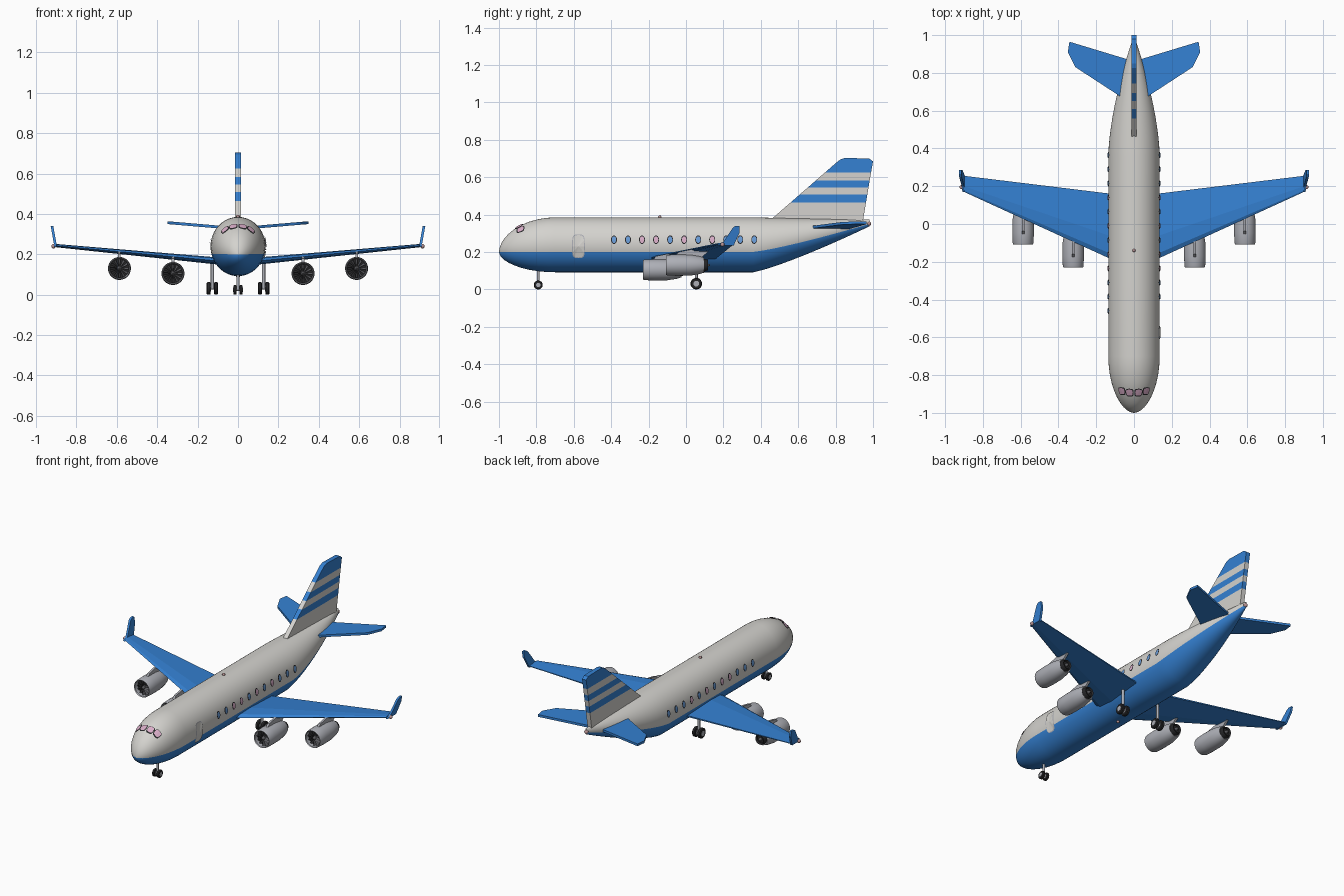
import bpy, bmesh, math
from mathutils import Vector

if "Cube" in bpy.data.objects:
    bpy.data.objects.remove(bpy.data.objects["Cube"])


def material(name, r, g, b):
    m = bpy.data.materials.new(name)
    m.diffuse_color = (r, g, b, 1)
    m.use_nodes = True
    m.node_tree.nodes["Principled BSDF"].inputs["Base Color"].default_value = m.diffuse_color
    return m


WHITE = material("warm white", 0.66, 0.65, 0.62)
BLUE = material("sky blue", 0.035, 0.22, 0.65)
SILVER = material("silver grey", 0.42, 0.43, 0.47)
BLACK = material("rubber black", 0.02, 0.02, 0.022)
FAN = material("fan grey", 0.10, 0.10, 0.11)
PINK = material("window pink", 0.70, 0.42, 0.58)
GLASS = material("window blue", 0.14, 0.33, 0.68)
LAMP = material("lamp rose", 0.50, 0.30, 0.30)


def finish(name, bm, mats, smooth=None):
    bmesh.ops.recalc_face_normals(bm, faces=bm.faces)
    me = bpy.data.meshes.new(name)
    bm.to_mesh(me)
    bm.free()
    for m in mats:
        me.materials.append(m)
    ob = bpy.data.objects.new(name, me)
    bpy.context.collection.objects.link(ob)
    if smooth:
        bpy.ops.object.select_all(action='DESELECT')
        ob.select_set(True)
        bpy.context.view_layer.objects.active = ob
        bpy.ops.object.shade_smooth_by_angle(angle=math.radians(smooth))
    return ob


def loft(name, rings, mats, smooth=None, caps=True, rule=None):
    """Skin a list of closed rings; rule(ring, segment) picks the material."""
    bm = bmesh.new()
    vs = [[bm.verts.new(p) for p in ring] for ring in rings]
    n = len(rings[0])
    for i in range(len(vs) - 1):
        for j in range(n):
            k = (j + 1) % n
            f = bm.faces.new((vs[i][j], vs[i][k], vs[i + 1][k], vs[i + 1][j]))
            f.material_index = rule(i, j) if rule else 0
    if caps:
        bm.faces.new(vs[0])
        bm.faces.new(vs[-1])
    return finish(name, bm, mats, smooth)


def slab(name, pts, thick, mat):
    """Flat plate: outline thickened along a vector, centred on the outline."""
    h = Vector(thick) / 2
    return loft(name, [[Vector(p) - h for p in pts], [Vector(p) + h for p in pts]], [mat])


def lathe(name, profile, centre, mats, axis='y', n=28, rule=None, smooth=35, caps=True):
    """Revolve (position, radius) pairs about an axis through centre."""
    rings = []
    for t, r in profile:
        ring = []
        for j in range(n):
            a = 2 * math.pi * j / n
            c, s = r * math.cos(a), r * math.sin(a)
            ring.append(Vector(centre) + Vector({'x': (t, c, s), 'y': (c, t, s), 'z': (c, s, t)}[axis]))
        rings.append(ring)
    return loft(name, rings, mats, smooth, caps, rule)


def ball(name, loc, r, mat):
    bm = bmesh.new()
    bmesh.ops.create_uvsphere(bm, u_segments=12, v_segments=8, radius=r)
    bmesh.ops.translate(bm, vec=loc, verts=bm.verts)
    finish(name, bm, [mat], 60)


# Fuselage cross-section: half width, centre height, half height at y
def section(y):
    f = 1.0
    if y < -0.7:
        f = max(1 - ((-0.7 - y) / 0.3) ** 2, 0.0004) ** 0.55
    top, bot, rx = 0.2 + 0.185 * f, 0.2 - 0.108 * f, 0.136 * f
    if y > 0.36:
        s = min((y - 0.36) / 0.62, 1)
        top -= 0.012 * s
        bot += 0.245 * s ** 1.2
        rx *= 1 - 0.95 * s ** 1.6
    return rx, (top + bot) / 2, (top - bot) / 2


def skin(y, deg, off=0.0):
    rx, zc, rz = section(y)
    a = math.radians(deg)
    return Vector(((rx + off) * math.cos(a), y, zc + (rz + off) * math.sin(a)))


stations = [-1, -0.995, -0.985, -0.97, -0.95, -0.92, -0.88, -0.84, -0.79, -0.74, -0.7, -0.3, 0.1, 0.36]
stations += [0.36 + 0.62 * i / 12 for i in range(1, 13)]
SEG = 48
# Belly colour: ring segments from 195 to 345 degrees
loft("fuselage", [[skin(y, j * 360 / SEG) for j in range(SEG)] for y in stations],
     [WHITE, BLUE], 50, True, lambda i, j: 1 if 26 <= j < 46 else 0)


# Plates that follow the fuselage skin (windows and door)
def plate(name, y, deg, hy, hdeg, off, mat, power=1.0, n=16):
    bm = bmesh.new()
    vs = []
    for j in range(n):
        a = 2 * math.pi * j / n
        c, s = math.cos(a), math.sin(a)
        u = math.copysign(abs(c) ** power, c)
        v = math.copysign(abs(s) ** power, s)
        vs.append(bm.verts.new(skin(y + hy * u, deg + hdeg * v, off)))
    mid = bm.verts.new(skin(y, deg, off))
    for j in range(n):
        bm.faces.new((vs[j], vs[(j + 1) % n], mid))
    ob = finish(name, bm, [mat])
    # keep the plate facing outward
    if ob.data.polygons[0].normal.dot(skin(y, deg) - Vector((0, y, section(y)[1]))) < 0:
        ob.data.flip_normals()


for side, first in ((1, 1), (-1, 0)):
    for i in range(first, 12):
        y = -0.46 + 0.075 * i
        deg = 10.7 if side > 0 else 169.3
        plate("window_frame", y, deg, 0.016, 9, 0.003, BLACK)
        plate("window_pane", y, deg, 0.012, 7, 0.005, PINK if i in (3, 4, 6, 8) else GLASS)
for deg, y in ((53, -0.885), (77, -0.893), (103, -0.893), (127, -0.885)):
    plate("cockpit_frame", y, deg, 0.021, 12, 0.003, BLACK, 0.6)
    plate("cockpit_pane", y, deg, 0.016, 9.5, 0.006, PINK, 0.6)
plate("door_frame", -0.575, -3, 0.034, 25, 0.003, SILVER, 0.5, 24)
plate("door_panel", -0.575, -3, 0.030, 23, 0.005, WHITE, 0.5, 24)

# Tail fin, cut into horizontal stripes
fin = [(0.45, 0.37), (0.80, 0.675), (0.825, 0.695), (0.85, 0.703), (0.98, 0.70),
       (1.0, 0.685), (0.985, 0.60), (0.945, 0.36)]
ob = slab("tail_fin", [(0, y, z) for y, z in fin], (0.028, 0, 0), WHITE)
ob.data.materials.append(BLUE)
bm = bmesh.new()
bm.from_mesh(ob.data)
for z in (0.465, 0.508, 0.545, 0.583, 0.625):
    bmesh.ops.bisect_plane(bm, geom=bm.verts[:] + bm.edges[:] + bm.faces[:],
                           plane_co=(0, 0, z), plane_no=(0, 0, 1))
for f in bm.faces:
    z = f.calc_center_median().z
    f.material_index = int(0.465 < z < 0.508 or 0.545 < z < 0.583 or z > 0.625)
bm.to_mesh(ob.data)
bm.free()


def foil(x, front, back, z, t):
    c = back - front
    shape = ((0, 0), (0.08, 0.35), (0.35, 0.5), (1, 0.12), (1, -0.12), (0.35, -0.5), (0.08, -0.35))
    return [(x, front + c * u, z + t * v) for u, v in shape]


def wheel(name, x, y, r, w):
    prof = [(-w, r * 0.5), (-w, r * 0.85), (-w * 0.6, r), (w * 0.6, r), (w, r * 0.85), (w, r * 0.5)]
    lathe(name, prof, (x, y, r), [BLACK], 'x', 20)
    lathe(name + "_hub", [(-w * 1.1, r * 0.5), (w * 1.1, r * 0.5)], (x, y, r), [SILVER], 'x', 14)


def engine(x, y, z):
    # Cowl with hollow intake
    lathe("engine_cowl", [(0.035, 0.047), (0.005, 0.048), (0, 0.052), (0.008, 0.055), (0.06, 0.057),
                          (0.13, 0.056), (0.18, 0.048), (0.205, 0.040), (0.2, 0.034)],
          (x, y, z), [SILVER], caps=False)
    lathe("engine_back", [(0.03, 0.048), (0.034, 0.048)], (x, y, z), [BLACK])
    lathe("engine_nozzle", [(0.17, 0.036), (0.205, 0.034), (0.225, 0.028), (0.215, 0.022)],
          (x, y, z), [BLACK])
    lathe("engine_cone", [(0.2, 0.016), (0.235, 0.004)], (x, y, z), [FAN])
    lathe("spinner", [(0.005, 0.002), (0.012, 0.008), (0.03, 0.013)], (x, y, z), [FAN])
    # Fan blades
    bm = bmesh.new()
    for i in range(12):
        a = 2 * math.pi * i / 12
        pts = ((0.010, a - 0.2, 0.018), (0.046, a - 0.13, 0.016), (0.046, a + 0.13, 0.028), (0.010, a + 0.2, 0.028))
        bm.faces.new([bm.verts.new((x + r * math.cos(b), y + d, z + r * math.sin(b))) for r, b, d in pts])
    finish("fan_blades", bm, [FAN])


for s in (-1, 1):
    # Wings, winglets and tip lamps
    loft("wing", [foil(s * 0.08, -0.205, 0.155, 0.165, 0.036), foil(s * 0.9, 0.17, 0.255, 0.243, 0.016)],
         [BLUE])
    tip = [(0.17, 0.235), (0.20, 0.255), (0.25, 0.33), (0.265, 0.34), (0.287, 0.34), (0.287, 0.305), (0.255, 0.235)]
    slab("winglet", [(s * (0.902 + 0.18 * (z - 0.235)), y, z) for y, z in tip], (0.013, 0, 0), BLUE)
    ball("wing_lamp", (s * 0.913, 0.195, 0.24), 0.011, LAMP)
    # Tailplane
    plan = [(0.0, 0.62), (0.08, 0.68), (0.31, 0.83), (0.35, 0.91), (0.342, 0.965), (0.045, 0.875), (0.0, 0.86)]
    slab("tailplane", [(s * x, y, 0.327 + 0.085 * x) for x, y in plan], (0, 0, 0.014), BLUE)
    # Engines on pylons
    for x, y, z, top in ((0.322, -0.23, 0.105, 0.19), (0.587, -0.108, 0.13, 0.213)):
        engine(s * x, y, z)
        pyl = [(0.05, z + 0.05), (0.07, top - 0.012), (0.13, top), (0.24, top), (0.19, z + 0.04)]
        slab("pylon", [(s * x, y + d, h) for d, h in pyl], (0.013, 0, 0), SILVER)
    # Main landing gear
    gx = s * 0.127
    lathe("main_strut", [(0.03, 0.008), (0.165, 0.008)], (gx, 0.055, 0), [SILVER], 'z', 12)
    lathe("main_axle", [(-0.022, 0.006), (0.022, 0.006)], (gx, 0.055, 0.031), [SILVER], 'x', 10)
    for d in (-0.018, 0.018):
        wheel("main_wheel", gx + d, 0.055, 0.031, 0.010)
    wheel("nose_wheel", s * 0.015, -0.79, 0.024, 0.008)

# Nose gear
lathe("nose_strut", [(0.024, 0.007), (0.11, 0.007)], (0, -0.79, 0), [SILVER], 'z', 12)
lathe("nose_axle", [(-0.016, 0.005), (0.016, 0.005)], (0, -0.79, 0.024), [SILVER], 'x', 10)

# Beacons
ball("top_beacon", (0, -0.14, 0.387), 0.009, LAMP)
ball("belly_beacon", (0, -0.14, 0.09), 0.009, LAMP)
ball("tail_lamp", (0, 0.978, 0.352), 0.012, LAMP)
